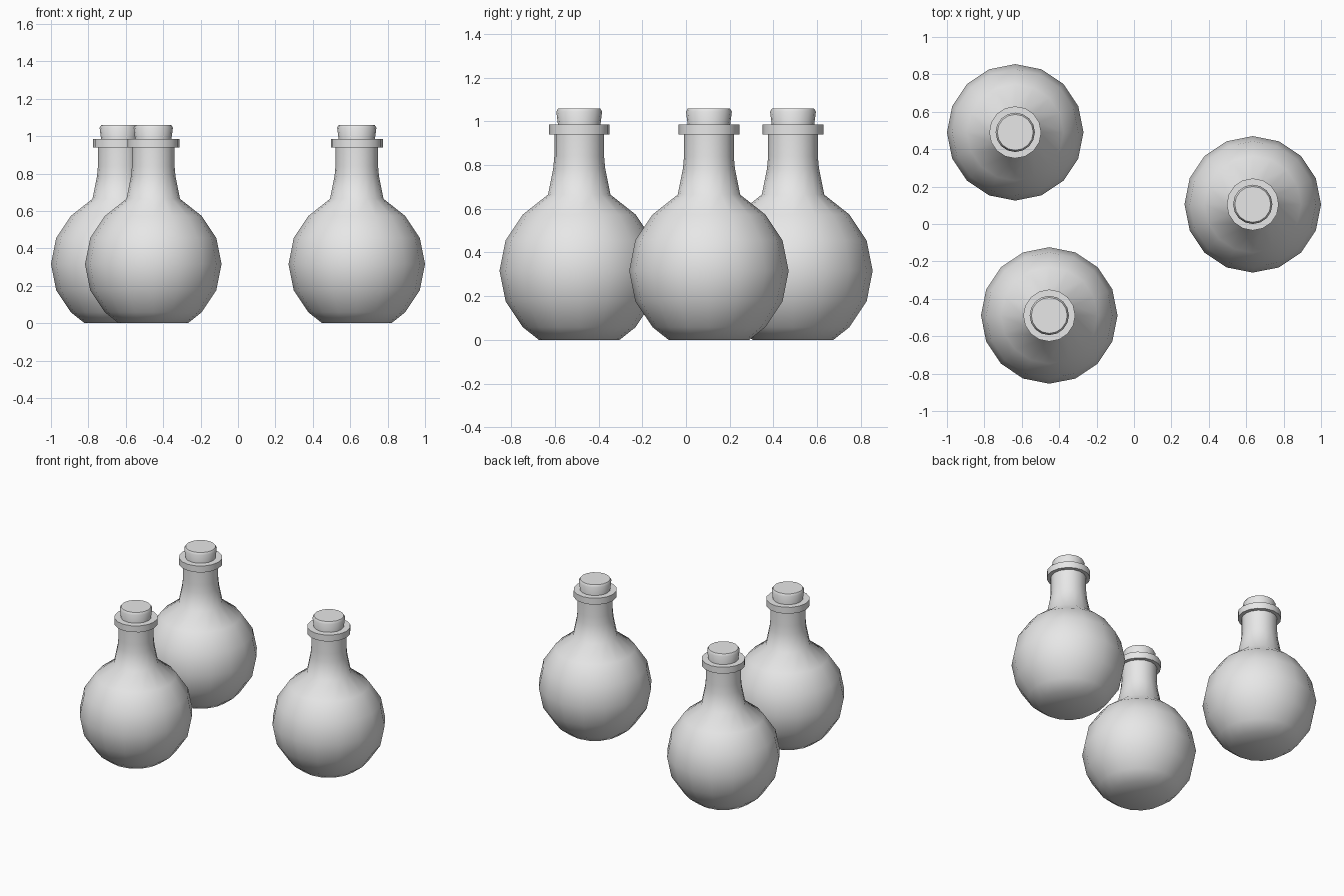
import bpy
import bmesh
from math import cos, sin, pi, radians

cube = bpy.data.objects.get("Cube")
if cube:
    bpy.data.objects.remove(cube, do_unlink=True)

grey = bpy.data.materials.new("plain_grey")
grey.use_nodes = True
colour = (0.8, 0.8, 0.8, 1)
grey.diffuse_color = colour
grey.node_tree.nodes["Principled BSDF"].inputs["Base Color"].default_value = colour

SIDES = 16


def lathe(name, profile, location, angle):
    """Spin a (radius, height) profile around z into a smooth-shaded object."""
    bm = bmesh.new()
    verts = [bm.verts.new((r, 0, z)) for r, z in profile]
    edges = [bm.edges.new(pair) for pair in zip(verts, verts[1:])]
    bmesh.ops.spin(bm, geom=verts + edges, cent=(0, 0, 0), axis=(0, 0, 1),
                   angle=2 * pi, steps=SIDES, use_duplicate=False)
    bmesh.ops.remove_doubles(bm, verts=bm.verts[:], dist=0.0005)
    bmesh.ops.recalc_face_normals(bm, faces=bm.faces[:])
    mesh = bpy.data.meshes.new(name)
    bm.to_mesh(mesh)
    bm.free()
    mesh.materials.append(grey)
    obj = bpy.data.objects.new(name, mesh)
    obj.location = location
    bpy.context.collection.objects.link(obj)
    bpy.ops.object.select_all(action="DESELECT")
    obj.select_set(True)
    bpy.context.view_layer.objects.active = obj
    bpy.ops.object.shade_smooth_by_angle(angle=radians(angle))
    return obj


# Round flask with a flat base, running up into the neck
RADIUS, MIDDLE = 0.365, 0.316
ball = [(RADIUS * cos(a), MIDDLE + RADIUS * sin(a))
        for a in (radians(22.5 * i) for i in range(-2, 3))]
flask_profile = ([(0, 0), (0.185, 0)] + ball
                 + [(0.143, 0.665), (0.119, 0.785), (0.114, 0.84), (0.114, 0.95)])

# Flat collar around the mouth
collar_profile = [(0.09, 0.94), (0.139, 0.94), (0.139, 0.985),
                  (0.09, 0.985), (0.09, 0.94)]

# Tapered stopper with a bevelled top
stopper_profile = [(0, 0.93), (0.09, 0.93), (0.105, 1.045), (0.096, 1.06), (0, 1.06)]

places = {"back_right": (-0.635, 0.49, 0),
          "left": (0.635, 0.105, 0),
          "front_right": (-0.453, -0.489, 0)}
for place, location in places.items():
    lathe(place + "_flask", flask_profile, location, 50)
    lathe(place + "_collar", collar_profile, location, 40)
    lathe(place + "_stopper", stopper_profile, location, 40)
